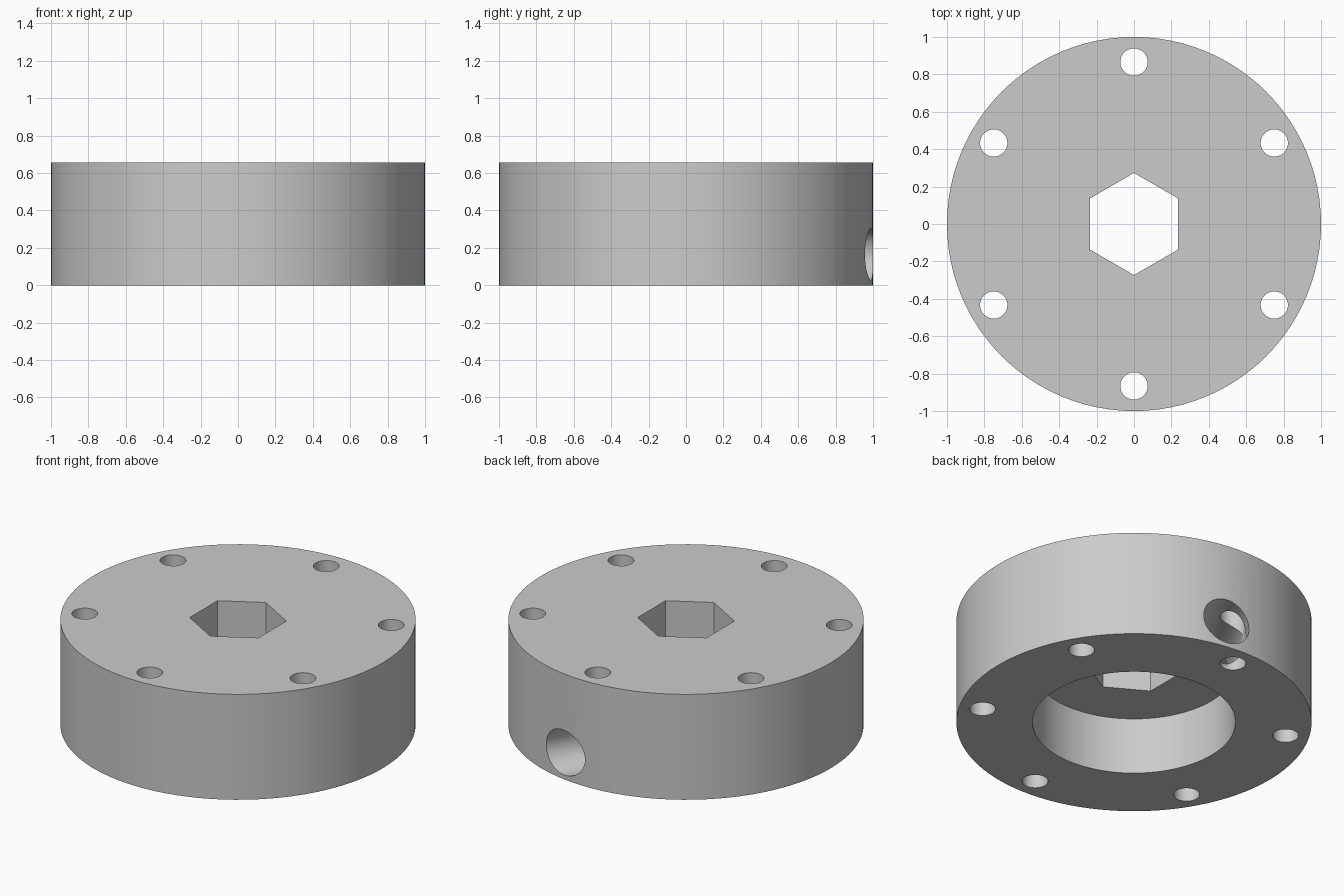
import bpy
from math import radians, cos, sin
from mathutils import Vector

cube = bpy.data.objects.get("Cube")
if cube:
    bpy.data.objects.remove(cube, do_unlink=True)

HEIGHT = 0.655
BORE_DEPTH = 0.352

grey = bpy.data.materials.new("plain_grey")
grey.use_nodes = True
colour = (0.6, 0.6, 0.6, 1)
grey.diffuse_color = colour
grey.node_tree.nodes["Principled BSDF"].inputs["Base Color"].default_value = colour


def cylinder(name, radius, start, end, sides=48, spin=0):
    """Prism running from start to end."""
    start, end = Vector(start), Vector(end)
    axis = end - start
    turn = axis.to_track_quat('Z', 'Y').to_euler() if spin == 0 else (0, 0, spin)
    bpy.ops.mesh.primitive_cylinder_add(vertices=sides, radius=radius, depth=axis.length,
                                        location=(start + end) / 2, rotation=turn)
    obj = bpy.context.object
    obj.name = name
    return obj


def cut(body, cutter):
    """Subtract the cutter from the body and discard it."""
    cutter.hide_render = True
    mod = body.modifiers.new(cutter.name, 'BOOLEAN')
    mod.operation = 'DIFFERENCE'
    mod.solver = 'EXACT'
    mod.object = cutter
    bpy.context.view_layer.objects.active = body
    bpy.ops.object.modifier_apply(modifier=mod.name)
    bpy.data.objects.remove(cutter, do_unlink=True)


# Thick round disc
hub = cylinder("hub_disc", 1, (0, 0, 0), (0, 0, HEIGHT), 96)
hub.data.materials.append(grey)

# Wide round recess in the underside
cut(hub, cylinder("recess", 0.571, (0, 0, -0.2), (0, 0, BORE_DEPTH), 96))

# Hexagonal shaft hole, points towards front and back
cut(hub, cylinder("hex_hole", 0.273, (0, 0, -0.1), (0, 0, HEIGHT + 0.1), 6, radians(60)))

# Ring of six bolt holes
for i in range(6):
    a = radians(30 + 60 * i)
    x, y = 0.866 * cos(a), 0.866 * sin(a)
    cut(hub, cylinder("bolt_hole", 0.073, (x, y, -0.1), (x, y, HEIGHT + 0.1)))

# Slanted side hole that enters the recess off centre
a = radians(60)
along = Vector((cos(a), sin(a), 0))
base = Vector((-sin(a), cos(a), 0)) * 0.366 + Vector((0, 0, 0.166))
cut(hub, cylinder("side_hole", 0.139, base + along * 0.1, base + along * 1.3))

# Smooth walls with crisp rims
bpy.ops.object.select_all(action='DESELECT')
hub.select_set(True)
bpy.context.view_layer.objects.active = hub
bpy.ops.object.shade_smooth_by_angle(angle=radians(30))
